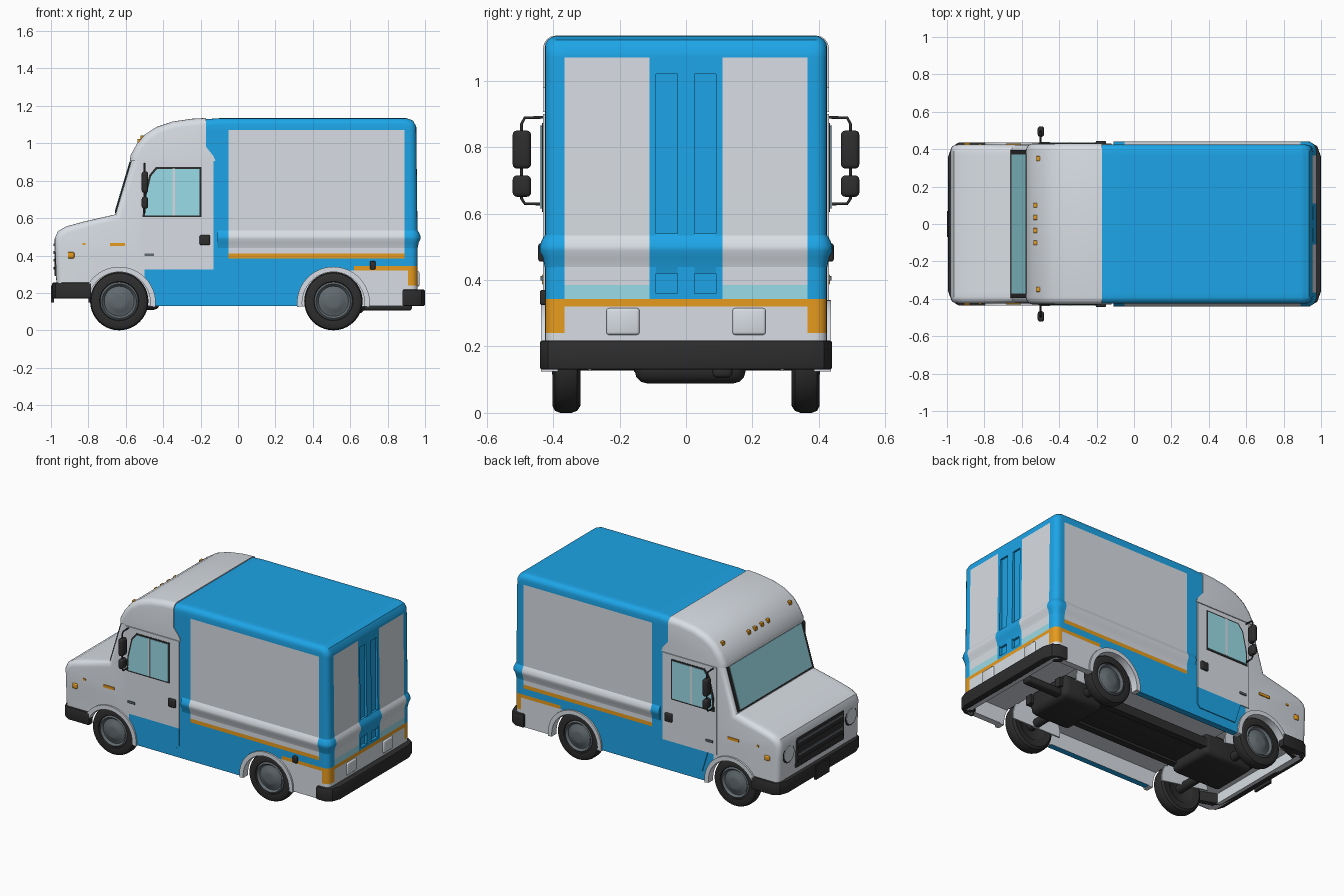
import bpy, bmesh, math
from mathutils import Vector, Matrix

if "Cube" in bpy.data.objects:
    bpy.data.objects.remove(bpy.data.objects["Cube"])

# Materials
def material(name, r, g, b):
    m = bpy.data.materials.new(name)
    m.use_nodes = True
    m.diffuse_color = (r, g, b, 1)
    m.node_tree.nodes["Principled BSDF"].inputs["Base Color"].default_value = (r, g, b, 1)
    return m

MATS = [material("white_paint", .69, .73, .78), material("blue_paint", .013, .4, .85),
        material("orange_paint", .8, .33, .013), material("pale_glass", .37, .82, .92),
        material("black_rubber", .027, .027, .027), material("hub_grey", .12, .145, .16)]
WHITE, BLUE, ORANGE, GLASS, BLACK, GREY = range(6)
SIDES = ((-1, "driver_side"), (1, "passenger_side"))
W = .425  # half width of the body

# Helpers
def make(name, bm, mat=None):
    bmesh.ops.recalc_face_normals(bm, faces=bm.faces)
    me = bpy.data.meshes.new(name)
    bm.to_mesh(me)
    bm.free()
    ob = bpy.data.objects.new(name, me)
    bpy.context.collection.objects.link(ob)
    for m in (MATS if mat is None else [MATS[mat]]):
        me.materials.append(m)
    smooth(ob)
    return ob

def smooth(ob):
    bpy.ops.object.select_all(action='DESELECT')
    ob.select_set(True)
    bpy.context.view_layer.objects.active = ob
    bpy.ops.object.shade_smooth_by_angle(angle=math.radians(35))

def prism_mesh(pts, axis, lo, hi):
    place = {'y': lambda p, t: (p[0], t, p[1]), 'z': lambda p, t: (p[0], p[1], t)}[axis]
    bm = bmesh.new()
    face = bm.faces.new([bm.verts.new(place(p, lo)) for p in pts])
    ext = bmesh.ops.extrude_face_region(bm, geom=[face])
    step = Vector(place((0, 0), hi - lo))
    bmesh.ops.translate(bm, vec=step, verts=[v for v in ext["geom"] if isinstance(v, bmesh.types.BMVert)])
    bmesh.ops.recalc_face_normals(bm, faces=bm.faces)
    return bm

def bevel(bm, width, keep, segments=4):
    edges = [e for e in bm.edges if len(e.link_faces) == 2 and keep(e)]
    bmesh.ops.bevel(bm, geom=edges, offset=width, segments=segments, profile=.5,
                    affect='EDGES', clamp_overlap=False)

def rim_edge(e):
    a, b = (f.normal for f in e.link_faces)
    return a.angle(b) > .6 and max(abs(a.y), abs(b.y)) > .9

def middle(e):
    return (e.verts[0].co + e.verts[1].co) / 2

def prism(name, pts, axis, lo, hi, mat):
    return make(name, prism_mesh(pts, axis, lo, hi), mat)

def box_mesh(lo, hi, width=0):
    lo, hi = Vector(lo), Vector(hi)
    bm = bmesh.new()
    bmesh.ops.create_cube(bm, size=1)
    bmesh.ops.scale(bm, vec=hi - lo, verts=bm.verts)
    bmesh.ops.translate(bm, vec=(lo + hi) / 2, verts=bm.verts)
    if width:
        bevel(bm, width, lambda e: True, 3)
    return bm

def box(name, lo, hi, mat, width=0):
    return make(name, box_mesh(lo, hi, width), mat)

def side_box(name, s, x0, x1, y0, y1, z0, z1, mat, width=0):
    ys = sorted((s * y0, s * y1))
    return box(name, (x0, ys[0], z0), (x1, ys[1], z1), mat, width)

def cylinder(name, center, r, depth, axis, mat, segs=32):
    bm = bmesh.new()
    turn = Matrix.Rotation(math.pi / 2, 4, 'Y' if axis == 'x' else 'X')
    bmesh.ops.create_cone(bm, cap_ends=True, segments=segs, radius1=r, radius2=r, depth=depth,
                          matrix=Matrix.Translation(center) @ turn)
    return make(name, bm, mat)

def lathe(name, profile, center, s, mat):
    bm = bmesh.new()
    vs = [bm.verts.new((r, s * y, 0)) for r, y in profile]
    es = [bm.edges.new(p) for p in zip(vs, vs[1:])]
    bmesh.ops.spin(bm, geom=vs + es, cent=(0, 0, 0), axis=(0, 1, 0), angle=2 * math.pi, steps=40)
    bmesh.ops.remove_doubles(bm, verts=bm.verts, dist=.0002)
    bmesh.ops.translate(bm, vec=center, verts=bm.verts)
    return make(name, bm, mat)

# Livery: colour by position
def livery(x, y, z):
    y = abs(y)
    rear, flank = x > .935, -.05 < x < .89
    if x < -.17 or (x < -.13 and z < .93):
        return BLUE if x > -.5 and z < .325 else WHITE
    if z < .32:
        if x > .91 and z > .24 and y > .365:
            return ORANGE
        return WHITE if x > .6 else BLUE
    if z < .343:
        return ORANGE if x > .62 else BLUE
    if rear and y < .365:
        if z < 1.07 and y > .11:
            return GLASS if z < .39 else WHITE
        return BLUE
    if z < .385 or z > 1.07 or not flank:
        return BLUE
    return ORANGE if z < .41 else WHITE

def paint(bm):
    cuts = [((1, 0, 0), v) for v in (-.5, -.17, -.13, -.05, .6, .62, .89, .91)]
    cuts += [((0, 1, 0), v) for v in (-.365, -.11, .11, .365)]
    cuts += [((0, 0, 1), v) for v in (.24, .32, .325, .343, .385, .41, .93, 1.07)]
    for n, v in cuts:
        bmesh.ops.bisect_plane(bm, geom=bm.verts[:] + bm.edges[:] + bm.faces[:],
                               plane_co=Vector(n) * v, plane_no=n)
    for f in bm.faces:
        f.material_index = livery(*f.calc_center_median())

# Body shell, from one side profile
outline = [(-.968, .17), (-.98, .49), (-.963, .53), (-.92, .555), (-.83, .58), (-.655, .62),
           (-.57, .905), (-.535, .97), (-.46, 1.05), (-.35, 1.1), (-.2, 1.127), (-.1, 1.134),
           (.9, 1.134), (.935, 1.122), (.953, 1.09), (.96, .5), (.96, .13), (-.8, .13), (-.8, .17)]
bm = prism_mesh(outline, 'y', -W, W)
bevel(bm, .035, lambda e: rim_edge(e) and middle(e).z > .2)
paint(bm)
body = make("body", bm)

# Wheel arches, open underside and rear door channels are cut out of the shell
AXLES = ((-.635, "front", 172), (.51, "rear", 192))
cutters = [box("underside_cutter", (-.93, -.385, 0), (.93, .385, .235), WHITE)]
cutters += [cylinder("arch_cutter", (x, 0, .15), .168, 1.2, 'y', WHITE, 48) for x, _, _ in AXLES]
for s, _ in SIDES:
    ys = sorted((s * .025, s * .09))
    bm = box_mesh((.942, ys[0], .36), (1, ys[1], 1.02))
    for f in bm.faces:
        f.material_index = BLUE
    cutters.append(make("channel_cutter", bm))
for c in cutters:
    c.hide_render = True
    mod = body.modifiers.new("cut", 'BOOLEAN')
    mod.object = c
    mod.solver = 'EXACT'
    bpy.context.view_layer.objects.active = body
    bpy.ops.object.modifier_apply(modifier=mod.name)
    bpy.data.objects.remove(c)
smooth(body)

# Belt rail: a soft ridge running round the cargo box
bm = bmesh.new()
turns = [math.radians(a) for a in range(0, 91, 15)]
rings = []
for off, z in ((-.004, .54), (.008, .522), (.016, .502), (.016, .488), (.006, .468), (-.004, .42)):
    r = .035 + off
    half = [(.925 + r * math.cos(a), .39 + r * math.sin(a)) for a in turns] + [(-.11, W + off)]
    loop = [(x, -y) for x, y in reversed(half)] + half
    rings.append([bm.verts.new((x, y, z)) for x, y in loop])
for a, b in zip(rings, rings[1:]):
    for i in range(len(a)):
        j = (i + 1) % len(a)
        bm.faces.new((a[i], a[j], b[j], b[i]))
bm.faces.new(rings[0])
bm.faces.new(rings[-1])
paint(bm)
make("belt_rail", bm)

# Cab roof with overhanging visor
roof = [(-.578, .905), (-.575, .935), (-.543, .993), (-.5, 1.045), (-.435, 1.088), (-.35, 1.116),
        (-.25, 1.131), (-.17, 1.1355), (-.17, .98), (-.13, .93), (-.12, .905)]
bm = prism_mesh(roof, 'y', -.43, .43)
bevel(bm, .038, lambda e: rim_edge(e) and middle(e).x < -.171 and middle(e).z > .915)
make("cab_roof", bm, WHITE)
for i, (x, y, z) in enumerate([(-.525, v, 1.01) for v in (-.1, -.035, .035, .1)]
                              + [(-.509, v, 1.028) for v in (-.35, .35)]):
    box(f"roof_lamp_{i}", (x - .013, y - .013, z - .013), (x + .013, y + .013, z + .013), ORANGE, .003)

# Windscreen with gasket
low, high = Vector((-.655, .62)), Vector((-.57, .905))
out = Vector((-.958, .286))
def screen(name, t0, t1, half, lift, mat):
    a, b = low.lerp(high, t0), low.lerp(high, t1)
    prism(name, [a, b, b + out * lift, a + out * lift], 'y', -half, half, mat)
screen("windscreen_gasket", .02, .99, .395, .006, BLACK)
screen("windscreen", .055, .985, .374, .009, GLASS)

# Grille, headlamps and bumpers
box("grille", (-.982, -.25, .29), (-.95, .25, .49), BLACK, .008)
for i in range(4):
    z = .325 + i * .042
    box("grille_bar", (-.986, -.235, z), (-.97, .235, z + .014), GREY if i % 2 else BLACK)
for s, side in SIDES:
    cylinder("headlamp_rim_" + side, (-.966, s * .325, .415), .06, .025, 'x', BLACK)
    cylinder("headlamp_" + side, (-.97, s * .325, .415), .05, .024, 'x', WHITE)
def bumper(name, tip, root, half, z0, z1):
    d = math.copysign(1, root - tip)
    edge = [(root, half), (tip + d * .06, half), (tip + d * .02, half - .025), (tip, half - .08)]
    inner = [(tip + d * .05, half - .1), (root, half - .04)]
    pts = edge + [(x, -y) for x, y in reversed(edge)] + [(x, -y) for x, y in reversed(inner)] + inner
    bm = prism_mesh(pts, 'z', z0, z1)
    bevel(bm, .008, lambda e: abs(e.verts[0].co.z - e.verts[1].co.z) < .01, 2)
    make(name, bm, BLACK)
bumper("front_bumper", -.995, -.785, .437, .17, .255)
bumper("rear_bumper", 1, .88, .44, .13, .218)
box("front_plate", (-1, -.07, .15), (-.985, .07, .24), BLACK)

# Doors, windows, mirrors, lamps, wheels and arches on both sides
window = [(-.51, .605), (-.195, .605), (-.195, .872), (-.44, .872), (-.475, .83), (-.505, .7)]
for s, side in SIDES:
    def plate(name, pts, y0, y1, mat):
        prism(f"{name}_{side}", pts, 'y', s * y0, s * y1, mat)
    side_box("door_" + side, s, -.525, -.13, W - .01, .431, .325, .9, WHITE)
    plate("door_base", [(-.42, .19), (-.15, .19), (-.13, .21), (-.13, .325), (-.46, .325)], W - .005, .431, BLUE)
    plate("window_frame", window, W, .434, BLACK)
    mid = Vector((-.335, .742))
    plate("window", [mid + (Vector(p) - mid) * .93 for p in window], W, .437, GLASS)
    side_box("window_bar_" + side, s, -.35, -.338, .43, .439, .615, .865, WHITE)
    side_box("door_handle_" + side, s, -.205, -.15, .425, .445, .455, .51, BLACK, .008)
    side_box("door_catch_" + side, s, -.5, -.45, .425, .438, .398, .412, GREY)
    side_box("side_marker_" + side, s, -.685, -.605, W, .431, .45, .467, ORANGE)
    side_box("small_marker_" + side, s, -.832, -.815, W, .43, .456, .468, ORANGE)
    side_box("turn_lamp_" + side, s, -.91, -.875, W - .01, .434, .385, .418, ORANGE, .006)
    for x, end, sweep in AXLES:
        ang = [math.radians(-6 + sweep * i / 24) for i in range(25)]
        arc = lambda r: [(x + r * math.cos(a), .145 + r * math.sin(a)) for a in ang]
        plate(end + "_arch_lip", arc(.167) + arc(.195)[::-1], .385, .436, WHITE)
        plate(end + "_wheel_well", arc(.18), .285, .295, WHITE)
        tyre = [(.09, .325), (.135, .318), (.15, .328), (.156, .345), (.156, .378), (.15, .394),
                (.135, .402), (.105, .4), (.1, .388)]
        hub = [(.104, .39), (.092, .4), (.08, .386), (.06, .392), (.045, .402), (.03, .404), (0, .404)]
        lathe(f"{end}_tyre_{side}", tyre, (x, 0, .156), s, BLACK)
        lathe(f"{end}_hub_{side}", hub, (x, 0, .156), s, GREY)
        lathe(f"{end}_wheel_back_{side}", [(.095, .326), (.06, .345), (0, .345)], (x, 0, .156), s, BLACK)
    side_box("mirror_" + side, s, -.515, -.48, .466, .522, .735, .85, BLACK, .014)
    side_box("lower_mirror_" + side, s, -.515, -.48, .466, .522, .65, .715, BLACK, .014)
    curve = bpy.data.curves.new("mirror_arm", 'CURVE')
    curve.dimensions, curve.bevel_depth, curve.bevel_resolution = '3D', .005, 1
    path = [(.42, .89), (.485, .888), (.495, .87), (.495, .645), (.485, .63), (.42, .628)]
    line = curve.splines.new('POLY')
    line.points.add(len(path) - 1)
    for p, (y, z) in zip(line.points, path):
        p.co = (-.5, s * y, z, 1)
    curve.materials.append(MATS[BLACK])
    bpy.context.collection.objects.link(bpy.data.objects.new("mirror_arm_" + side, curve))
    # Rear lamp housings and chassis rails
    side_box("rear_lamp_box_" + side, s, .95, .97, .14, .24, .235, .315, WHITE, .008)
    side_box("chassis_rail_" + side, s, -.8, .7, .11, .155, .15, .21, BLACK)
side_box("fuel_cap", -1, .705, .735, W - .01, .44, .325, .37, BLACK, .006)

# Running gear under the floor
for x, end, _ in AXLES:
    cylinder(end + "_axle", (x, 0, .156), .028, .68, 'y', BLACK, 16)
box("engine_sump", (-.78, -.16, .11), (-.42, .16, .26), BLACK, .03)
box("floor_pan", (-.42, -.12, .165), (.45, .12, .23), BLACK, .01)
box("rear_differential", (.38, -.155, .088), (.68, .18, .24), BLACK, .04)
box("exhaust", (.64, .08, .105), (.93, .14, .15), BLACK, .015)
